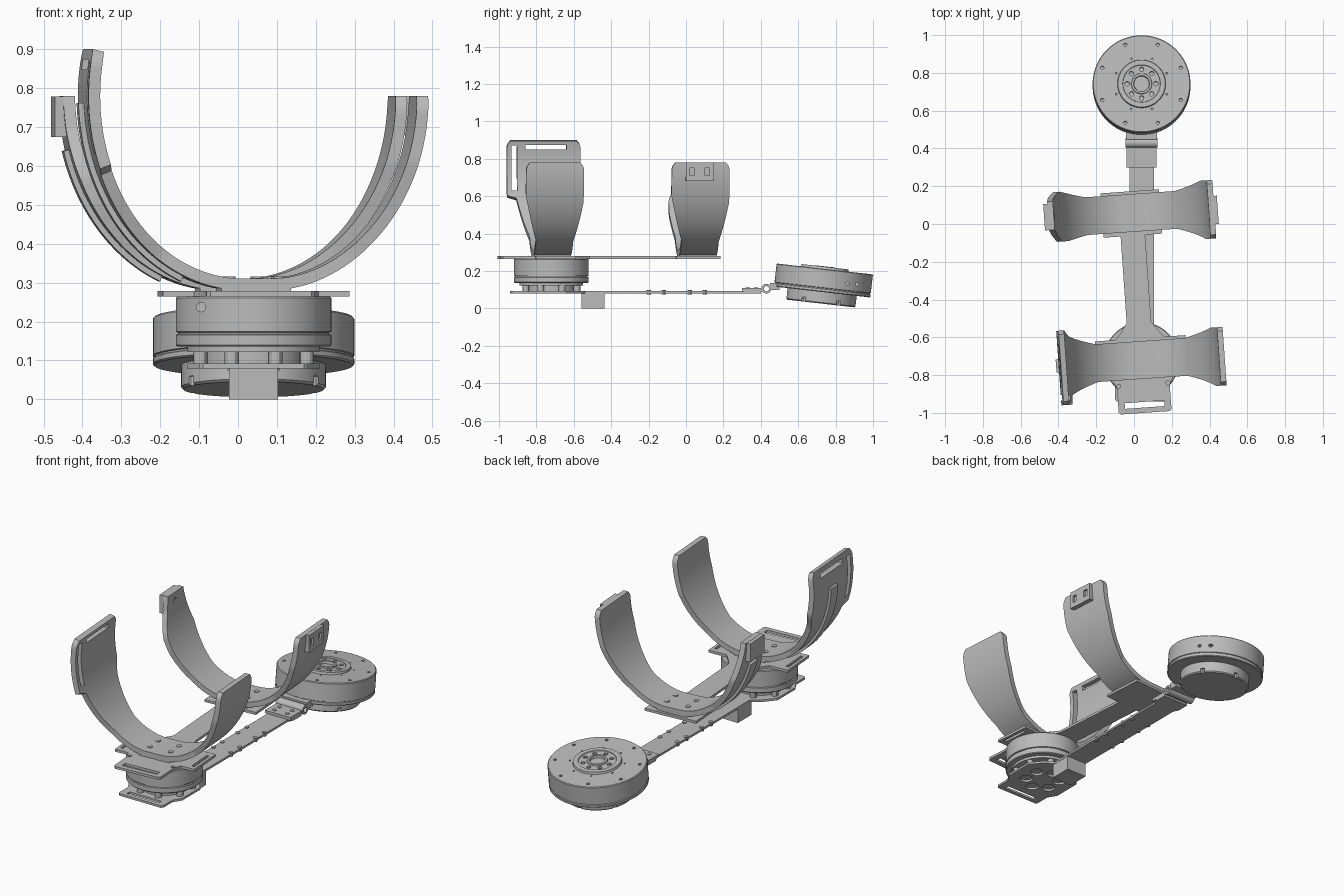
import bpy, bmesh
from math import sin, cos, pi, radians
from mathutils import Matrix, Vector

if "Cube" in bpy.data.objects:
    bpy.data.objects.remove(bpy.data.objects["Cube"], do_unlink=True)

grey = bpy.data.materials.new("plain grey metal")
grey.use_nodes = True
grey.diffuse_color = (0.5, 0.5, 0.5, 1)
grey.node_tree.nodes["Principled BSDF"].inputs["Base Color"].default_value = (0.5, 0.5, 0.5, 1)

# Frames: fixed base, swivelling arm, tilted wheel
BASE = Matrix.Translation((0.04, 0, 0))
ARM = Matrix.Translation((0.04, -0.72, 0)) @ Matrix.Rotation(radians(4), 4, 'Z')
HUB = Matrix.Translation((0.04, -0.72, 0))
WHEEL = Matrix.Translation((0.04, 0.735, 0.149)) @ Matrix.Rotation(radians(-6.5), 4, 'X')
parts = []


def finish(name, bm, frame):
    bmesh.ops.recalc_face_normals(bm, faces=bm.faces)
    me = bpy.data.meshes.new(name)
    bm.to_mesh(me)
    bm.free()
    me.transform(frame)
    me.materials.append(grey)
    ob = bpy.data.objects.new(name, me)
    bpy.context.collection.objects.link(ob)
    parts.append(ob)
    return ob


def boxes(name, frame, *spans):
    bm = bmesh.new()
    for x0, x1, y0, y1, z0, z1 in spans:
        size = Matrix.Diagonal((x1 - x0, y1 - y0, z1 - z0, 1))
        mid = Matrix.Translation(((x0 + x1) / 2, (y0 + y1) / 2, (z0 + z1) / 2))
        bmesh.ops.create_cube(bm, size=1, matrix=mid @ size)
    return finish(name, bm, frame)


def rods(name, frame, r, z0, z1, centres, sides=16):
    bm = bmesh.new()
    for x, y in centres:
        bmesh.ops.create_cone(bm, cap_ends=True, segments=sides, radius1=r, radius2=r,
                              depth=z1 - z0, matrix=Matrix.Translation((x, y, (z0 + z1) / 2)))
    return finish(name, bm, frame)


def ring(n, r, start=0):
    return [(r * cos(start + 2 * pi * i / n), r * sin(start + 2 * pi * i / n)) for i in range(n)]


def lathe(name, frame, profile, sides=72):
    bm = bmesh.new()
    rows = [[bm.verts.new((x, y, z)) for x, y in ring(sides, r)] for r, z in profile]
    for a, b in zip(rows, rows[1:]):
        for i in range(sides):
            j = (i + 1) % sides
            bm.faces.new((a[i], a[j], b[j], b[i]))
    bm.faces.new(rows[0])
    bm.faces.new(rows[-1])
    return finish(name, bm, frame)


def plate(name, frame, half, z0, z1):
    # Outline is given for the +x half, front to back, then mirrored
    outline = half + [(-x, y) for x, y in reversed(half)]
    bm = bmesh.new()
    face = bm.faces.new([bm.verts.new((x, y, z0)) for x, y in outline])
    ext = bmesh.ops.extrude_face_region(bm, geom=[face])
    top = [v for v in ext["geom"] if isinstance(v, bmesh.types.BMVert)]
    bmesh.ops.translate(bm, verts=top, vec=(0, 0, z1 - z0))
    return finish(name, bm, frame)


def cut(target, *cutters):
    for c in cutters:
        mod = target.modifiers.new("cut", 'BOOLEAN')
        mod.operation, mod.solver, mod.object = 'DIFFERENCE', 'EXACT', c
        c.hide_render = True
        bpy.context.view_layer.objects.active = target
        bpy.ops.object.modifier_apply(modifier=mod.name)
        parts.remove(c)
        bpy.data.objects.remove(c, do_unlink=True)


def lerp(table, t):
    for (a, u), (b, v) in zip(table, table[1:]):
        if t <= b:
            return u + (v - u) * (t - a) / (b - a)
    return table[-1][1]


def band(name, y, start, end, left, right, inner=0.03, outer=0.0):
    # Curved strip swept by angle; tables give its front and back edges
    bm = bmesh.new()
    rows = []
    steps = int((end - start) / 2)
    for i in range(steps + 1):
        a = start + (end - start) * i / steps
        low, high = [lerp(t, abs(a)) for t in (left if a < 0 else right)]
        row = []
        for inset, edge in ((-outer, low), (-outer, high), (inner, high), (inner, low)):
            s = sin(radians(a))
            flat = 0.03 * max(-1, min(1, a / 6))
            row.append(bm.verts.new((flat + (0.41 - inset) * s, y + edge,
                                     0.78 - (0.5 - inset) * cos(radians(a)))))
        rows.append(row)
    for a, b in zip(rows, rows[1:]):
        for i in range(4):
            j = (i + 1) % 4
            bm.faces.new((a[i], a[j], b[j], b[i]))
    bm.faces.new(rows[0])
    bm.faces.new(rows[-1])
    return finish(name, bm, ARM)


# Limb cuffs
ROOT = [(0, 0.1), (33, 0.1)]
DROOT = [(0, -0.1), (33, -0.1)]
side = (DROOT + [(69, -0.165), (87, -0.165), (90, -0.145)],
        ROOT + [(65, 0.145), (87, 0.145), (90, 0.125)])
tall = (DROOT + [(66, -0.16), (68, -0.21), (101, -0.21), (104, -0.19)],
        ROOT + [(65, 0.15), (75, 0.185), (101, 0.185), (104, 0.165)])
short = (DROOT + [(55, -0.125), (65, -0.125), (80, -0.075), (90, -0.06)],
         ROOT + [(55, 0.13), (65, 0.14), (80, 0.11), (90, 0.09)])
REAR = 0.78
front_cuff = band("front_cuff", 0, -104, 90, tall, side)
cut(front_cuff, boxes("strap_slots", ARM, (-0.6, -0.3, -0.11, 0.11, 0.848, 0.874),
                      (-0.6, -0.3, -0.185, -0.155, 0.63, 0.87)))
rear_cuff = band("rear_cuff", REAR, -90, 90, short, side)
rib = ([(0, -0.035), (90, -0.035)], [(0, 0.035), (90, 0.035)])
band("front_cuff_rib", 0, -88, -22, rib, rib, inner=0.005, outer=0.014)
band("rear_cuff_rib", REAR, -74, -22, rib, rib, inner=0.005, outer=0.014)

# Strap buckles on the rear cuff
right_buckle = boxes("right_buckle", ARM, (0.42, 0.458, REAR - 0.09, REAR + 0.06, 0.68, 0.779))
cut(right_buckle, boxes("buckle_windows", ARM, *[
    (0.445, 0.5, REAR + y, REAR + y + 0.025, 0.71, 0.75) for y in (-0.07, 0.012)]))
left_buckle = boxes("left_buckle", ARM, (-0.462, -0.42, REAR - 0.06, REAR + 0.08, 0.675, 0.779))
bolt_axis = ARM @ Matrix.Translation((0, REAR, 0.735)) @ Matrix.Rotation(pi / 2, 4, 'Y')
cut(rear_cuff, rods("cuff_bolt_hole", bolt_axis, 0.014, -0.415, -0.3, [(0, 0.01)]))

# Upper plate with two cross pieces and a slotted tail
upper_plate = plate("upper_plate", ARM, [
    (0.13, -0.28), (0.14, -0.27), (0.14, -0.14), (0.16, -0.1), (0.24, -0.1), (0.24, 0.115),
    (0.13, 0.115), (0.1, 0.15), (0.065, 0.2), (0.065, 0.66), (0.155, 0.66), (0.155, 0.895)],
    0.265, 0.279)
cut(upper_plate,
    boxes("plate_slots", ARM, (-0.105, 0.105, -0.252, -0.222, 0.2, 0.3),
          *[(s - 0.008, s + 0.008, -0.07, 0.08, 0.2, 0.3) for s in (-0.215, 0.215)]),
    rods("plate_holes", ARM, 0.011, 0.2, 0.3, ring(4, 0.185, pi / 4)))
for label, y in (("front", 0), ("rear", REAR)):
    spots = [(x, y + d) for x in (-0.063, 0.063) for d in (-0.042, 0.042)]
    rods(label + "_cuff_pad_screws", ARM, 0.014, 0.3, 0.316, spots)
    boxes(label + "_cuff_pad", ARM, (-0.09, 0.09, y - 0.1, y + 0.1, 0.279, 0.311))

# Front motor
front_motor = lathe("front_motor", HUB, [
    (0.13, 0.092), (0.13, 0.122), (0.17, 0.122), (0.17, 0.136), (0.196, 0.136), (0.2, 0.14),
    (0.2, 0.166), (0.194, 0.168), (0.194, 0.172), (0.2, 0.174), (0.2, 0.261), (0.196, 0.265)])
side_hole = HUB @ Matrix.Translation((0, 0, 0.237)) @ Matrix.Rotation(pi / 2, 4, 'X')
cut(front_motor, rods("cable_hole", side_hole, 0.012, 0.08, 0.3, [(-0.135, 0)]))
rods("front_motor_posts", HUB, 0.018, 0.09, 0.125, ring(8, 0.148, pi / 8), 12)

# Lower plate, its windows and the block underneath
lower_plate = plate("lower_plate", BASE, [
    (0.13, -0.94), (0.14, -0.93), (0.14, -0.85), (0.17, -0.8), (0.17, -0.64), (0.12, -0.58),
    (0.065, -0.54), (0.065, 0.3), (0.08, 0.33), (0.08, 0.4)], 0.08, 0.092)
cut(lower_plate,
    boxes("lower_slot", BASE, (-0.1, 0.1, -0.918, -0.892, 0, 0.2)),
    rods("lower_windows", HUB, 0.035, 0, 0.2, ring(6, 0.09, pi / 6), 20))
boxes("under_block", BASE, (-0.063, 0.063, -0.56, -0.435, 0, 0.082))
rods("strip_studs", BASE, 0.012, 0.074, 0.097,
     [(x, y) for x in (-0.055, 0.055) for y in (-0.2, -0.12, 0.02, 0.1)], 10)

# Hinge between lower plate and wheel
boxes("hinge_leaf", BASE, (-0.08, 0.08, 0.3, 0.41, 0.091, 0.108))
rods("hinge_screws", BASE, 0.011, 0.1, 0.112, [(x, y) for x in (-0.04, 0.04) for y in (0.33, 0.375)])
hinge_axis = Matrix.Translation((0.04, 0.43, 0.105)) @ Matrix.Rotation(pi / 2, 4, 'Y')
hinge = rods("hinge_barrel", hinge_axis, 0.026, -0.085, 0.085, [(0, 0)], 28)
cut(hinge, rods("hinge_bore", hinge_axis, 0.014, -0.2, 0.2, [(0, 0)]))
boxes("wheel_bracket", BASE, (-0.082, 0.082, 0.448, 0.5, 0.098, 0.135))

# Rear wheel motor: lower hub, drum and raised boss
rear_motor = lathe("rear_motor", WHEEL, [
    (0.18, -0.124), (0.186, -0.118), (0.186, -0.062), (0.255, -0.062), (0.259, -0.058),
    (0.259, -0.046), (0.255, -0.044), (0.255, -0.04), (0.259, -0.038), (0.259, 0.058),
    (0.255, 0.062), (0.128, 0.062), (0.125, 0.074), (0.1, 0.074), (0.098, 0.07),
    (0.055, 0.07), (0.053, 0.076), (0.042, 0.076), (0.04, 0.062)], 96)
rim_axis = WHEEL @ Matrix.Rotation(pi / 2, 4, 'Y')
cut(rear_motor,
    rods("rim_holes", WHEEL, 0.009, 0.04, 0.1, ring(8, 0.225, pi / 8), 10),
    rods("boss_holes", WHEEL, 0.012, 0.05, 0.1, ring(8, 0.076), 12),
    rods("drum_holes", WHEEL, 0.005, 0.05, 0.1, ring(8, 0.145, pi / 8), 8),
    rods("side_holes", rim_axis, 0.009, 0.1, 0.3, [(0, 0.13), (0, 0.18)], 10),
    rods("hub_notches", WHEEL, 0.012, -0.2, -0.1, ring(6, 0.186, pi / 6), 8))

# Smooth curved surfaces, keep edges crisp
bpy.ops.object.select_all(action='DESELECT')
for ob in parts:
    ob.select_set(True)
bpy.context.view_layer.objects.active = parts[0]
bpy.ops.object.shade_smooth_by_angle(angle=radians(30))
